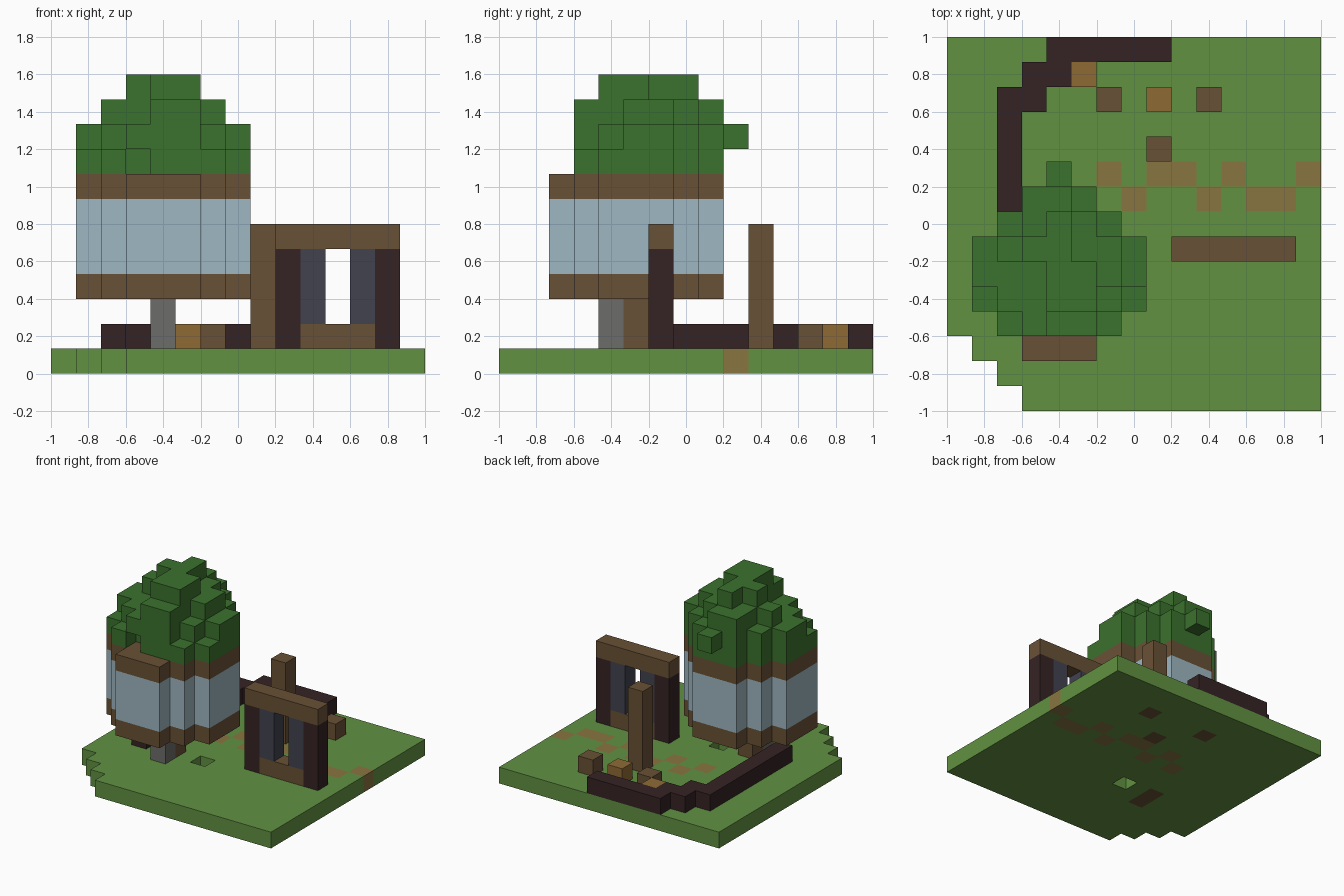
import bpy, bmesh
from itertools import product
from mathutils import Vector

cube = bpy.data.objects.get("Cube")
if cube:
    bpy.data.objects.remove(cube)

N = 15            # blocks along the plot
S = 2 / N         # block size


def material(name, rgb):
    m = bpy.data.materials.new(name)
    lin = [(c / 255 / 12.92) if c < 11 else ((c / 255 + 0.055) / 1.055) ** 2.4 for c in rgb]
    m.diffuse_color = (*lin, 1)
    m.use_nodes = True
    bsdf = next(n for n in m.node_tree.nodes if n.type == 'BSDF_PRINCIPLED')
    bsdf.inputs["Base Color"].default_value = (*lin, 1)
    bsdf.inputs["Roughness"].default_value = 1
    return m


grass = material("grass green", (98, 145, 66))
leaf = material("leaf green", (59, 113, 46))
wood = material("wood brown", (105, 81, 54))
dark = material("dark timber", (53, 35, 36))
ochre = material("ochre wood", (143, 106, 53))
earth = material("path tan", (137, 117, 64))
glass = material("pale blue", (158, 183, 193))
stone = material("stone grey", (108, 109, 106))
slate = material("slate blue", (65, 66, 79))

owner = {}        # block position -> part name
parts = {}        # part name -> material


def box(name, mat, xs, ys, zs):
    """Fill an inclusive range of blocks; a single number means one block thick."""
    spans = [(r, r) if isinstance(r, int) else r for r in (xs, ys, zs)]
    parts[name] = mat
    for cell in product(*(range(a, b + 1) for a, b in spans)):
        owner[cell] = name


def layer(name, mat, first_row, rows, zs):
    """Fill a rounded layer, one (start, end) span per row."""
    for i, span in enumerate(rows):
        box(name, mat, span, first_row + i, zs)


# Ground with a stepped corner and a small shaft
layer("ground", grass, 0, [(max(0, 3 - y), N - 1) for y in range(N)], 0)
del owner[(6, 5, 0)]

# Earth path
for y, xs in ((9, (6, 8, 9, 11, 14)), (8, (5, 7, 10, 12, 13))):
    for x in xs:
        box("path", earth, x, y, 0)

# Low curved wall
box("low_wall", dark, 2, (5, 11), 1)
box("low_wall", dark, (2, 3), 12, 1)
box("low_wall", dark, (3, 4), 13, 1)
box("low_wall", dark, (4, 8), 14, 1)

# Stumps, crates and post
for side, x in (("left", 10), ("right", 6)):
    box(side + "_stump", wood, x, 12, (0, 1))
box("center_crate", ochre, 8, 12, 1)
box("wall_crate", ochre, 5, 13, 1)
box("tall_post", wood, 8, 10, (0, 5))

# Gate
for side, x, inner in (("right", 9, 10), ("left", 13, 12)):
    box(side + "_gate_pillar", dark, x, 6, (1, 4))
    box(side + "_gate_panel", slate, inner, 6, (2, 4))
box("gate_sill", wood, (10, 12), 6, 1)
box("gate_lintel", wood, (9, 13), 6, 5)

# Stem under the round house
box("stem", wood, 4, (4, 5), 0)
box("stem", wood, 4, 5, (1, 2))
box("stone_stem", stone, 4, 4, (1, 2))

# Round house
disc = [(3, 5), (2, 6), (1, 7), (1, 7), (1, 7), (2, 6), (3, 5)]
layer("lower_band", wood, 2, disc, 3)
layer("window_wall", glass, 2, disc, (4, 6))
layer("upper_band", wood, 2, disc, 7)

# Leafy crown
layer("crown", leaf, 3, disc[1:], 8)
del owner[(3, 3, 8)]
layer("crown", leaf, 3, [(3, 5), (2, 6), (1, 7), (1, 7), (2, 6), (3, 5), (4, 4)], 9)
layer("crown", leaf, 3, [(4, 5), (4, 5), (4, 6), (2, 6), (3, 5), (3, 4)], 10)
layer("crown", leaf, 4, [(4, 5), (4, 5), (3, 4), (4, 4)], 11)


def build(name, mat):
    """Make a mesh from the exposed block sides of one part."""
    bm = bmesh.new()
    for cell in (c for c, n in owner.items() if n == name):
        centre = Vector(cell) + Vector((0.5, 0.5, 0.5))
        for axis in range(3):
            for sign in (-1, 1):
                step = Vector((0, 0, 0))
                step[axis] = sign
                if tuple(int(v) for v in Vector(cell) + step) in owner:
                    continue
                u, v = Vector((0, 0, 0)), Vector((0, 0, 0))
                u[(axis + 1) % 3] = 0.5
                v[(axis + 2) % 3] = 0.5 * sign
                mid = centre + step / 2
                corners = [mid - u - v, mid + u - v, mid + u + v, mid - u + v]
                bm.faces.new([bm.verts.new((p.x * S - 1, p.y * S - 1, p.z * S)) for p in corners])
    bmesh.ops.remove_doubles(bm, verts=bm.verts, dist=S / 100)
    bmesh.ops.dissolve_limit(bm, angle_limit=0.01, verts=bm.verts, edges=bm.edges)
    mesh = bpy.data.meshes.new(name)
    bm.to_mesh(mesh)
    bm.free()
    mesh.materials.append(mat)
    bpy.context.collection.objects.link(bpy.data.objects.new(name, mesh))


for part, mat in parts.items():
    build(part, mat)
